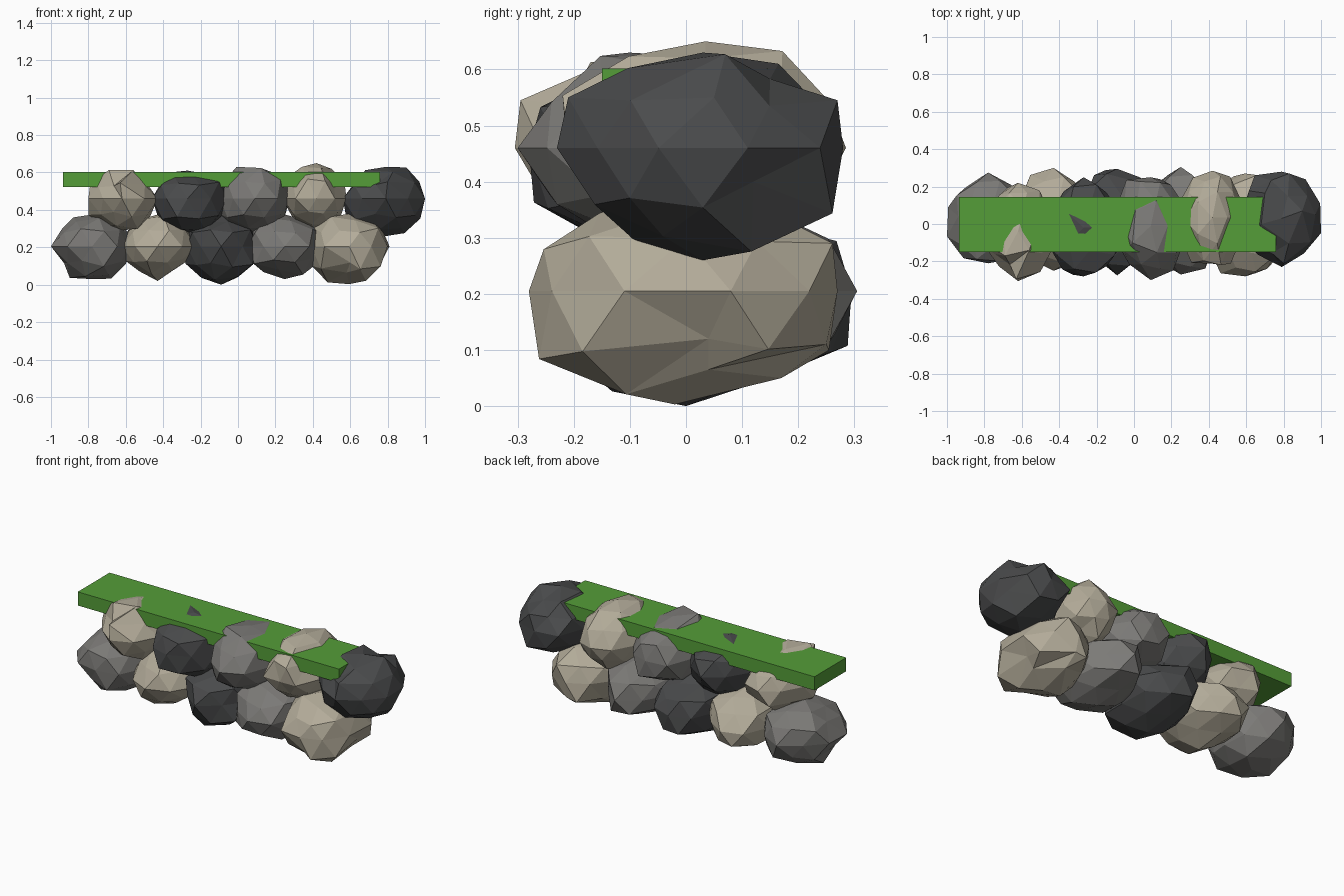
import bpy, bmesh, random
from mathutils import Vector

if "Cube" in bpy.data.objects:
    bpy.data.objects.remove(bpy.data.objects["Cube"])


def material(name, rgb):
    m = bpy.data.materials.new(name)
    m.diffuse_color = (*rgb, 1)
    m.use_nodes = True
    m.node_tree.nodes["Principled BSDF"].inputs["Base Color"].default_value = m.diffuse_color
    return m


TAN = material("tan_stone", (0.45, 0.41, 0.32))
GREY = material("grey_stone", (0.20, 0.195, 0.185))
DARK = material("dark_stone", (0.068, 0.07, 0.072))
GREEN = material("grass", (0.09, 0.34, 0.04))


def add_mesh(name, bm, mat):
    me = bpy.data.meshes.new(name)
    bm.to_mesh(me)
    bm.free()
    me.materials.append(mat)
    ob = bpy.data.objects.new(name, me)
    bpy.context.collection.objects.link(ob)


def rock(name, seed, mat, lo, hi, mid, corners=()):
    """Radially jittered icosphere fitted to lo..hi; corners pull single vertices."""
    rng = random.Random(seed)
    bm = bmesh.new()
    bmesh.ops.create_icosphere(bm, subdivisions=2, radius=1)
    for v in bm.verts:
        v.co *= rng.uniform(0.88, 1.08)
    for i in range(3):
        a = -min(v.co[i] for v in bm.verts)
        b = max(v.co[i] for v in bm.verts)
        for v in bm.verts:
            c = v.co[i]
            v.co[i] = mid[i] + (c / a * (mid[i] - lo[i]) if c < 0
                                else c / b * (hi[i] - mid[i]))
    free = list(bm.verts)
    for p in corners:
        v = min(free, key=lambda w: (w.co - Vector(p)).length)
        v.co = p
        free.remove(v)
    add_mesh(name, bm, mat)


# Lower course of boulders: material, low corner, high corner, centre, corners
lower = [
    (GREY, (-1.00, -0.21, 0.03), (-0.57, 0.275, 0.375), (-0.78, 0.01, 0.205),
     [(-0.93, 0.0, 0.115), (-0.94, 0.04, 0.30)]),
    (TAN, (-0.62, -0.25, 0.02), (-0.22, 0.30, 0.375), (-0.43, 0.01, 0.205), []),
    (DARK, (-0.28, -0.275, 0.00), (0.12, 0.295, 0.38), (-0.09, 0.0, 0.205), []),
    (GREY, (0.05, -0.27, 0.03), (0.45, 0.305, 0.375), (0.25, 0.01, 0.205), []),
    (TAN, (0.38, -0.28, 0.003), (0.81, 0.27, 0.38), (0.595, -0.02, 0.205),
     [(0.75, 0.04, 0.12), (0.71, 0.04, 0.065), (0.77, 0.0, 0.30),
      (0.60, 0.17, 0.05), (0.58, -0.18, 0.065), (0.60, -0.25, 0.118),
      (0.60, 0.25, 0.11)]),
]
for i, (mat, lo, hi, mid, corners) in enumerate(lower):
    rock(f"lower_stone_{i + 1}", 51 + i, mat, lo, hi, mid, corners)

# Upper course of boulders, offset by half a stone
upper = [
    (TAN, (-0.80, -0.305, 0.29), (-0.43, 0.22, 0.61), (-0.62, -0.04, 0.46),
     [(-0.69, -0.17, 0.613), (-0.56, -0.14, 0.612), (-0.63, -0.295, 0.545),
      (-0.79, -0.1, 0.54)]),
    (DARK, (-0.46, -0.28, 0.28), (-0.06, 0.25, 0.61), (-0.27, -0.02, 0.46), []),
    (GREY, (-0.10, -0.30, 0.28), (0.28, 0.25, 0.63), (0.09, -0.01, 0.46), []),
    (TAN, (0.24, -0.22, 0.28), (0.58, 0.285, 0.65), (0.42, 0.035, 0.46), []),
    (DARK, (0.56, -0.23, 0.26), (1.00, 0.28, 0.63), (0.79, 0.03, 0.46),
     [(0.68, 0.0, 0.612), (0.70, 0.165, 0.61), (0.90, 0.07, 0.627),
      (0.83, 0.27, 0.545), (0.97, 0.05, 0.55), (0.80, -0.21, 0.55),
      (0.95, 0.12, 0.40)]),
]
for i, (mat, lo, hi, mid, corners) in enumerate(upper):
    rock(f"upper_stone_{i + 1}", 71 + i, mat, lo, hi, mid, corners)

# Grass slab sunk into the top of the wall
bm = bmesh.new()
bmesh.ops.create_cube(bm, size=1)
bmesh.ops.scale(bm, vec=Vector((1.695, 0.295, 0.08)), verts=bm.verts)
bmesh.ops.translate(bm, vec=Vector((-0.0875, -0.0025, 0.562)), verts=bm.verts)
add_mesh("grass_top", bm, GREEN)
